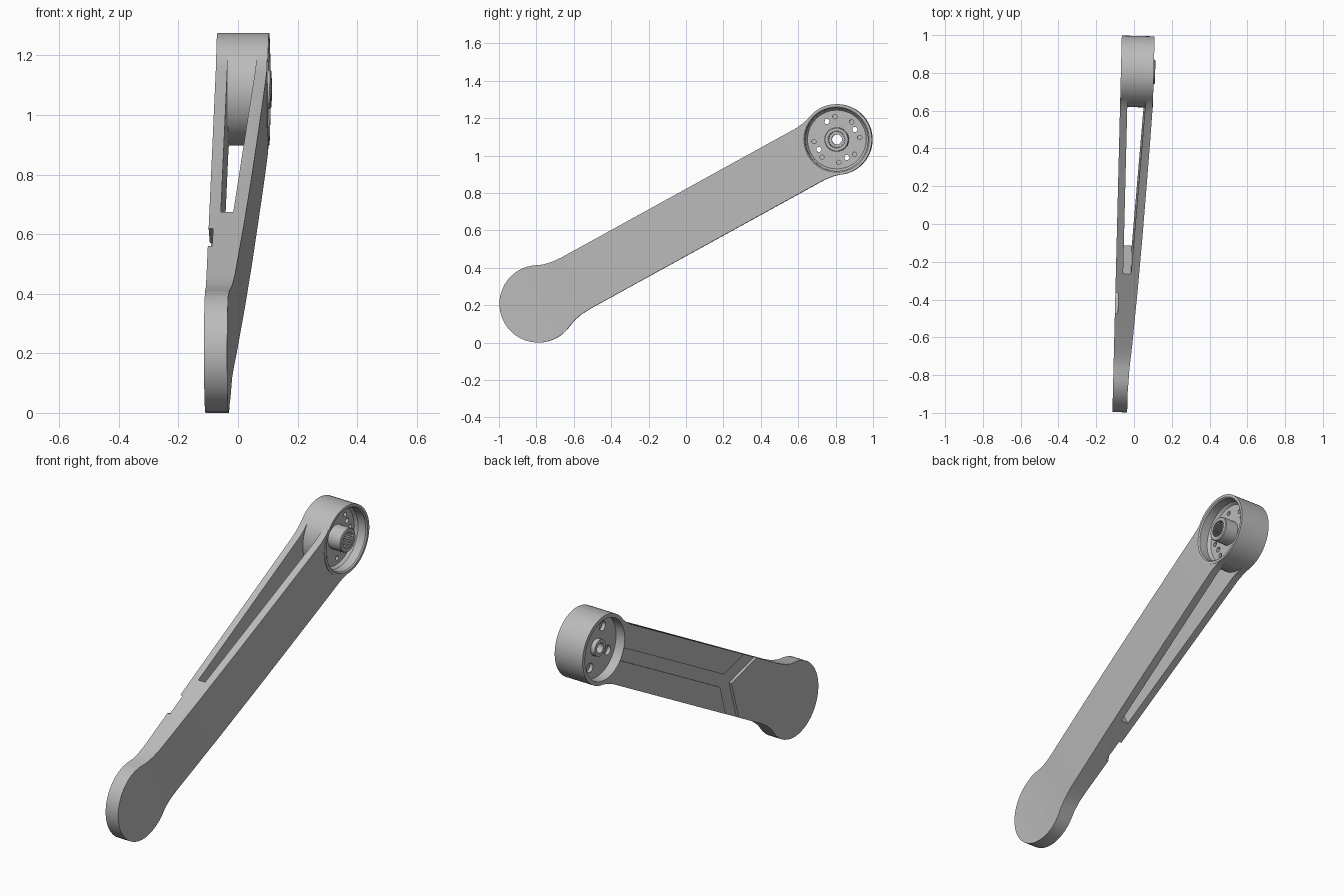
import bpy, bmesh
from math import sin, cos, pi, radians
from mathutils import Matrix, Vector

if "Cube" in bpy.data.objects:
    bpy.data.objects.remove(bpy.data.objects["Cube"])

# Local frame: s along the arm, t across it, w through its thickness
BACK, FACE = -0.0895, 0.0845
HUB, END = 0.921, -0.903
HUB_R, END_R, HALF = 0.189, 0.207, 0.157

metal = bpy.data.materials.new("Satin grey metal")
metal.use_nodes = True
grey = (0.5, 0.5, 0.5, 1)
metal.diffuse_color = grey
metal.node_tree.nodes["Principled BSDF"].inputs["Base Color"].default_value = grey


def solid(name, rings):
    """Closed solid skinned through equal-length rings of points."""
    bm = bmesh.new()
    loops = [[bm.verts.new(p) for p in ring] for ring in rings]
    n = len(loops[0])
    for a, b in zip(loops, loops[1:]):
        for i in range(n):
            j = (i + 1) % n
            bm.faces.new((a[i], a[j], b[j], b[i]))
    bm.faces.new(loops[0])
    bm.faces.new(loops[-1])
    bmesh.ops.recalc_face_normals(bm, faces=bm.faces)
    mesh = bpy.data.meshes.new(name)
    bm.to_mesh(mesh)
    bm.free()
    mesh.materials.append(metal)
    ob = bpy.data.objects.new(name, mesh)
    bpy.context.collection.objects.link(ob)
    return ob


def plate(name, outline, w0, w1):
    return solid(name, [[(s, t, w) for s, t in outline] for w in (w0, w1)])


def side_plate(name, profile):
    return solid(name, [[(s, t, w) for s, w in profile] for t in (-0.4, 0.4)])


def turned(name, steps, angle=0.0, offset=0.0, n=48):
    """Round solid parallel to the hub axis from (radius, w) steps."""
    cs, ct = HUB + offset * cos(angle), offset * sin(angle)
    return solid(name, [[(cs + r * cos(2 * pi * i / n), ct + r * sin(2 * pi * i / n), w)
                         for i in range(n)] for r, w in steps])


def combine(target, tool, operation):
    mod = target.modifiers.new("join", "BOOLEAN")
    mod.operation = operation
    mod.solver = "EXACT"
    mod.object = tool
    graph = bpy.context.evaluated_depsgraph_get()
    mesh = bpy.data.meshes.new_from_object(target.evaluated_get(graph))
    target.modifiers.clear()
    target.data = mesh
    bpy.data.objects.remove(tool)


# Arm outline: rounded foot, short fillets, straight flanks, flare into the hub
flank = [(-0.78, 0.172), (-0.73, 0.161), (-0.67, HALF), (0.76, HALF),
         (0.81, 0.163), (0.85, 0.174), (HUB, 0.18)]
arc = [(END + END_R * cos(a), END_R * sin(a))
       for a in (radians(290 - 220 * i / 26) for i in range(27))]
outline = arc + flank + [(s, -t) for s, t in reversed(flank)]
arm = plate("crank_arm", outline, BACK, 0.2)

# Thickness grows from the foot to the hub
side = [(-1.3, -0.3), (-1.3, -0.012), (-0.9, -0.011), (-0.78, -0.005), (-0.655, 0.006),
        (-0.3, 0.029), (0, 0.046), (0.3, 0.061), (0.593, 0.075), (0.76, 0.082),
        (1.2, 0.083), (1.2, -0.3)]
combine(arm, side_plate("thickness", side), "INTERSECT")

# Tapered slot open above and below
slot = [(-0.217, -0.051), (HUB, -0.051), (HUB, 0.051), (-0.217, -0.009)]
combine(arm, side_plate("slot", slot), "DIFFERENCE")

# Hub drum closes the slot
combine(arm, turned("drum", [(HUB_R, BACK), (HUB_R, FACE)], n=56), "UNION")

# Shallow Y-shaped channel on the back
half_y = [(-0.21, 0.033), (-0.355, 0.18), (-0.48, 0.18)]
channel = ([(0.75, -0.033), (0.75, 0.033)] + half_y + [(-0.3, 0)]
           + [(s, -t) for s, t in reversed(half_y)])
combine(arm, plate("channel", channel, BACK - 0.05, BACK + 0.015), "DIFFERENCE")

# Hub recesses on both sides of a thin web
FRONT_WEB, BACK_WEB = 0.0145, -0.035
combine(arm, turned("front_recess", [(0.157, FRONT_WEB), (0.168, 0.03), (0.168, 0.078),
                                     (0.182, 0.092)]), "DIFFERENCE")
combine(arm, turned("back_recess", [(0.168, -0.15), (0.168, BACK_WEB)]), "DIFFERENCE")

# Central bosses
combine(arm, turned("front_boss", [(0.065, 0), (0.065, 0.088), (0.061, 0.092)]), "UNION")
combine(arm, turned("back_boss", [(0.046, -0.06), (0.046, -0.02)]), "UNION")

# Splined socket and axle hole
teeth = [(HUB + r * cos(a), r * sin(a)) for r, a in
         ((0.046 if i % 4 < 2 else 0.04, 2 * pi * i / 96) for i in range(96))]
combine(arm, plate("socket", teeth, 0.005, 0.2), "DIFFERENCE")
combine(arm, turned("axle_hole", [(0.027, -0.2), (0.027, 0.1)], n=32), "DIFFERENCE")

# Four counterbored through holes and a ring of seven blind holes
TILT = radians(28.8)
for k in range(4):
    a = radians(29 + 90 * k) - TILT
    steps = [(0.026, -0.1), (0.026, BACK_WEB + 0.02), (0.014, BACK_WEB + 0.021), (0.014, 0.06)]
    combine(arm, turned("bolt_hole", steps, a, 0.11, 16), "DIFFERENCE")
for k in range(7):
    a = radians(-175 + 45 * k) - TILT
    steps = [(0.012, FRONT_WEB - 0.02), (0.012, 0.06)]
    combine(arm, turned("blind_hole", steps, a, 0.123, 12), "DIFFERENCE")

# Stand the arm in place: incline it, then turn it slightly about the vertical
along = Vector((0, cos(TILT), sin(TILT)))
across = Vector((0, -sin(TILT), cos(TILT)))
frame = Matrix((along, across, (1, 0, 0))).transposed().to_4x4()
arm.data.transform(Matrix.Rotation(radians(-1.43), 4, "Z")
                   @ Matrix.Translation((0, 0, 0.642)) @ frame)

bpy.context.view_layer.objects.active = arm
arm.select_set(True)
bpy.ops.object.shade_smooth_by_angle(angle=radians(25))
